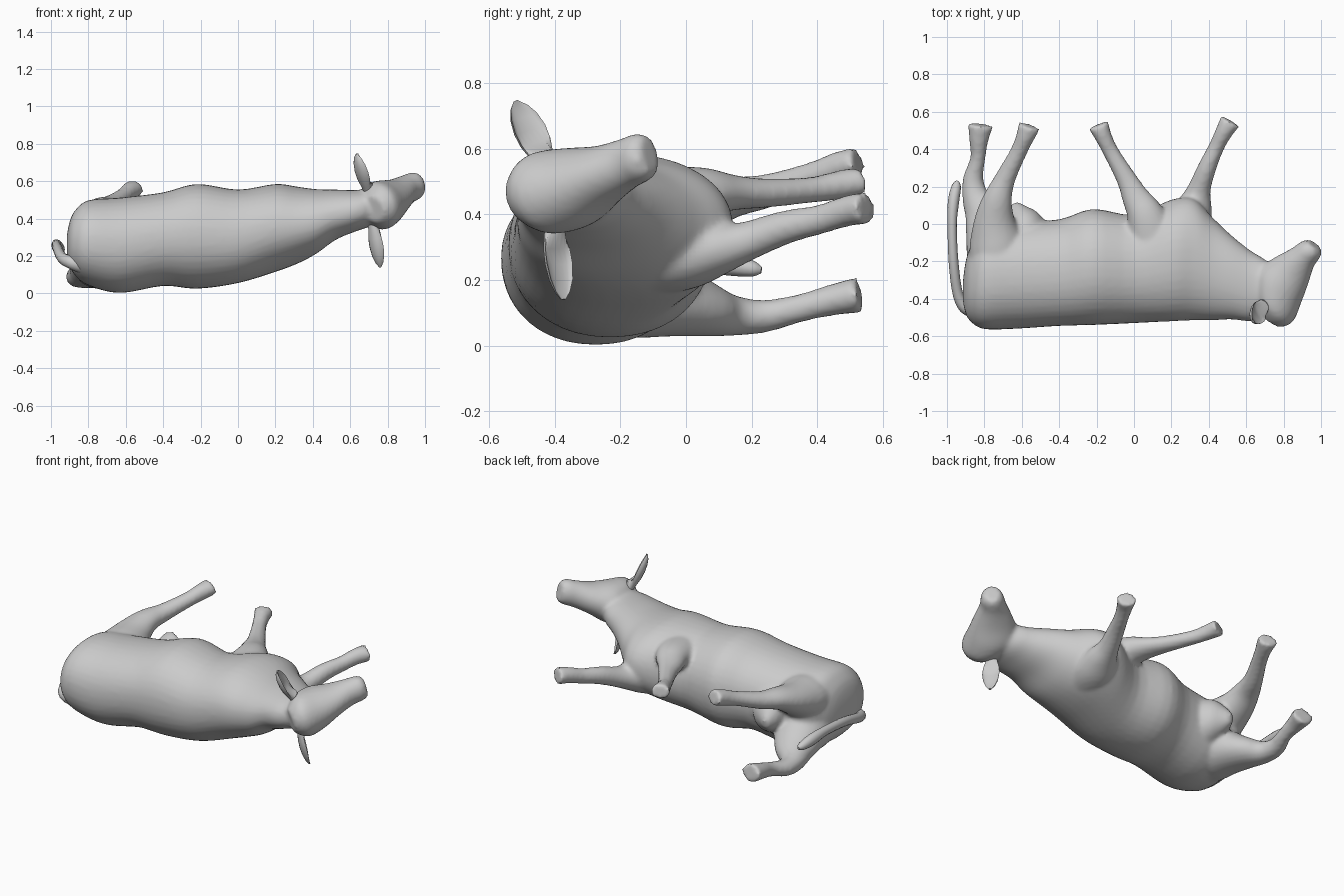
import bpy, bmesh, math
from mathutils import Vector

if "Cube" in bpy.data.objects:
    bpy.data.objects.remove(bpy.data.objects["Cube"])

grey = bpy.data.materials.new("plain_grey")
grey.diffuse_color = (0.6, 0.6, 0.6, 1)
grey.use_nodes = True
grey.node_tree.nodes["Principled BSDF"].inputs["Base Color"].default_value = grey.diffuse_color
Z = Vector((0, 0, 1))


def spline(rows, steps):
    """Catmull-Rom interpolation of station rows."""
    out = []
    for i in range(len(rows) - 1):
        a, b = rows[max(i - 1, 0)], rows[i]
        c, d = rows[i + 1], rows[min(i + 2, len(rows) - 1)]
        for k in range(steps):
            t = k / steps
            out.append([0.5 * (2 * q + (r - p) * t + (2 * p - 5 * q + 4 * r - s) * t * t
                               + (3 * q - p - 3 * r + s) * t ** 3)
                        for p, q, r, s in zip(a, b, c, d)])
    return out + [list(rows[-1])]


def tube(bm, rows, sides=24, steps=4, power=2.0, axis=None):
    """Loft of (x, y, z, side radius, up radius) stations with closed ends."""
    rows = spline(rows, steps)
    pts = [Vector(r[:3]) for r in rows]
    rings = []
    for i, r in enumerate(rows):
        t = axis or (pts[min(i + 1, len(pts) - 1)] - pts[max(i - 1, 0)]).normalized()
        side = Z.cross(t).normalized()
        up = t.cross(side)
        ring = []
        for k in range(sides):
            a = 2 * math.pi * k / sides
            c, s = math.cos(a), math.sin(a)
            c = math.copysign(abs(c) ** (2 / power), c)
            s = math.copysign(abs(s) ** (2 / power), s)
            ring.append(bm.verts.new(pts[i] + side * c * r[3] + up * s * r[4]))
        rings.append(ring)
    for p, q in zip(rings, rings[1:]):
        for k in range(sides):
            n = (k + 1) % sides
            bm.faces.new((p[k], p[n], q[n], q[k]))
    bm.faces.new(rings[0][::-1])
    bm.faces.new(rings[-1])


def finish(bm, name, angle=40):
    bmesh.ops.recalc_face_normals(bm, faces=bm.faces)
    me = bpy.data.meshes.new(name)
    bm.to_mesh(me)
    bm.free()
    ob = bpy.data.objects.new(name, me)
    bpy.context.collection.objects.link(ob)
    me.materials.append(grey)
    bpy.ops.object.select_all(action='DESELECT')
    ob.select_set(True)
    bpy.context.view_layer.objects.active = ob
    bpy.ops.object.shade_smooth_by_angle(angle=math.radians(angle))
    return ob


# Torso and neck, lying on one flank with the belly towards +y
bm = bmesh.new()
tube(bm, [(-.915, -.36, .26, .05, .05), (-.90, -.34, .265, .14, .12), (-.87, -.32, .27, .205, .175),
          (-.8, -.29, .27, .272, .228), (-.63, -.275, .257, .285, .255), (-.4, -.26, .29, .285, .25),
          (-.22, -.23, .305, .31, .28), (0, -.24, .305, .29, .25), (.2, -.195, .35, .325, .235),
          (.32, -.19, .365, .325, .205), (.42, -.24, .385, .275, .172), (.52, -.285, .42, .225, .135),
          (.62, -.33, .44, .19, .112), (.70, -.345, .455, .155, .10), (.76, -.35, .46, .10, .08)],
     sides=40, power=2.15, axis=Vector((1, 0, 0)))
# Head
tube(bm, [(.725, -.51, .45, .07, .07), (.745, -.47, .46, .11, .11), (.755, -.42, .467, .135, .13),
          (.78, -.33, .485, .145, .122), (.84, -.25, .52, .115, .092), (.90, -.18, .555, .078, .078),
          (.945, -.135, .575, .066, .075), (.965, -.11, .58, .045, .058)],
     axis=Vector((.58, .78, .22)).normalized())
# Upper and lower hind legs
tube(bm, [(-.72, -.25, .34, .16, .14), (-.735, -.1, .37, .145, .125), (-.745, .02, .41, .11, .09),
          (-.73, .13, .45, .08, .065), (-.69, .24, .47, .056, .052), (-.62, .38, .515, .045, .043),
          (-.58, .47, .545, .05, .048), (-.56, .525, .56, .062, .045)])
tube(bm, [(-.72, -.25, .18, .17, .15), (-.74, -.1, .16, .16, .14), (-.79, .04, .115, .12, .09),
          (-.845, .14, .092, .075, .063), (-.86, .24, .09, .055, .05), (-.835, .35, .115, .04, .043),
          (-.83, .45, .14, .052, .048), (-.82, .53, .155, .068, .055)])
# Upper and lower front legs
tube(bm, [(.13, -.2, .42, .16, .12), (.10, -.07, .445, .135, .10), (.06, .05, .465, .10, .08),
          (.01, .14, .467, .075, .055), (-.04, .24, .465, .055, .045), (-.12, .38, .475, .043, .04),
          (-.165, .47, .49, .046, .045), (-.19, .53, .50, .058, .045)])
tube(bm, [(.24, -.14, .27, .16, .12), (.29, .0, .275, .13, .105), (.325, .1, .295, .095, .08),
          (.35, .19, .32, .062, .06), (.39, .30, .36, .05, .052), (.44, .41, .385, .042, .045),
          (.48, .49, .41, .047, .047), (.515, .55, .42, .057, .05)])
# Udder
tube(bm, [(-.58, -.15, .27, .14, .16), (-.59, -.02, .27, .12, .14), (-.62, .06, .26, .07, .08),
          (-.635, .11, .25, .02, .03)])
body = finish(bm, "cow_body")
for kind, props in (('REMESH', {"mode": 'VOXEL', "voxel_size": 0.013, "use_smooth_shade": True}),
                    ('SMOOTH', {"factor": 0.5, "iterations": 6})):
    mod = body.modifiers.new(kind.lower(), kind)
    for key, value in props.items():
        setattr(mod, key, value)

# Tail
bm = bmesh.new()
tube(bm, [(-.82, -.44, .14, .04, .04), (-.89, -.455, .165, .035, .035), (-.94, -.38, .19, .028, .03),
          (-.965, -.2, .24, .026, .028), (-.972, 0, .26, .025, .028), (-.965, .12, .25, .03, .035),
          (-.95, .2, .235, .025, .025), (-.945, .23, .23, .008, .01)], sides=12)
finish(bm, "tail")


def ear(name, base, tip, width, face):
    """Leaf-shaped ear with a hollow on the side it faces."""
    bm = bmesh.new()
    base, tip, face = Vector(base), Vector(tip), Vector(face)
    axis = (tip - base).normalized()
    across = axis.cross(face).normalized()
    face = across.cross(axis)
    rings = []
    for t, w in ((0, .55), (.15, .7), (.35, .95), (.55, 1), (.75, .85), (.9, .55), (1, .15)):
        c, ring = base.lerp(tip, t), []
        for k in range(16):
            a = 2 * math.pi * k / 16
            depth = math.sin(a)
            depth = -.3 * depth if depth > 0 and .2 < t < .95 else .8 * depth
            ring.append(bm.verts.new(c + across * math.cos(a) * w * width
                                     + face * (depth + .2) * w * width))
        rings.append(ring)
    for p, q in zip(rings, rings[1:]):
        for k in range(16):
            n = (k + 1) % 16
            bm.faces.new((p[k], p[n], q[n], q[k]))
    bm.faces.new(rings[0][::-1])
    bm.faces.new(rings[-1])
    finish(bm, name, 50)


ear("upper_ear", (.69, -.43, .55), (.635, -.52, .745), .055, (.8, .4, .3))
ear("lower_ear", (.715, -.41, .38), (.76, -.375, .14), .05, (.75, .6, 0))
